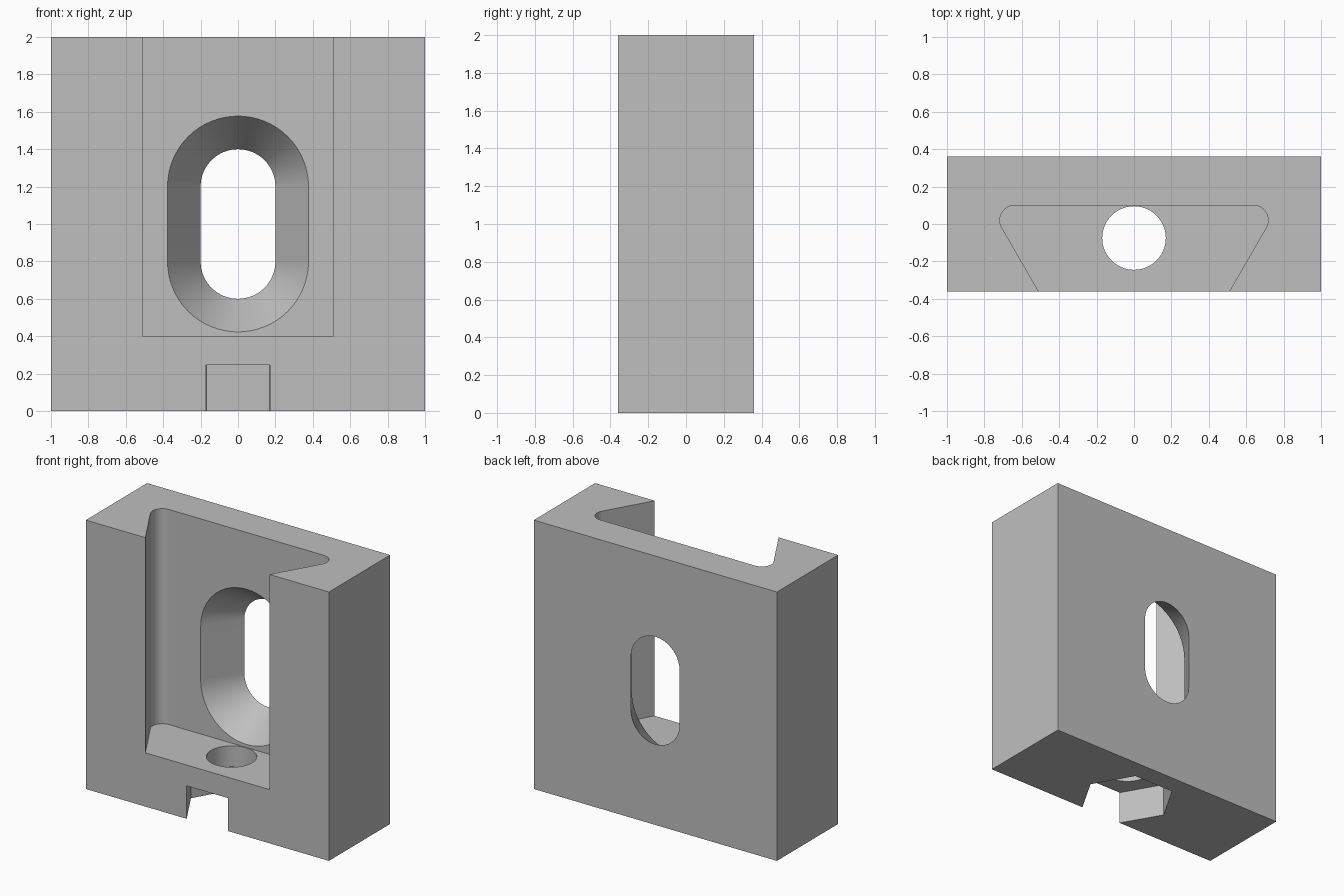
import bpy
import bmesh
from math import sin, cos, pi, radians, sqrt

cube = bpy.data.objects.get("Cube")
if cube:
    bpy.data.objects.remove(cube, do_unlink=True)

W, D, H = 1.0, 0.36, 2.0          # half width, half depth, height
FLOOR, BACK = 0.4, 0.1            # pocket floor height, pocket back wall
NUT_Y, NUT_R, NUT_H = -0.075, 0.335, 0.245
EPS = 0.02                        # cutter overshoot


def loft(name, start, end):
    """Closed solid between two matching loops of points."""
    bm = bmesh.new()
    a = [bm.verts.new(p) for p in start]
    b = [bm.verts.new(p) for p in end]
    bm.faces.new(a)
    bm.faces.new(b)
    for i in range(len(a)):
        j = (i + 1) % len(a)
        bm.faces.new((a[i], a[j], b[j], b[i]))
    bmesh.ops.recalc_face_normals(bm, faces=bm.faces)
    mesh = bpy.data.meshes.new(name)
    bm.to_mesh(mesh)
    bm.free()
    obj = bpy.data.objects.new(name, mesh)
    bpy.context.collection.objects.link(obj)
    return obj


def prism(name, outline, z0, z1):
    return loft(name, [(x, y, z0) for x, y in outline], [(x, y, z1) for x, y in outline])


def arc(cx, cy, r, a0, a1, n):
    steps = [radians(a0 + (a1 - a0) * i / n) for i in range(n + 1)]
    return [(cx + r * cos(t), cy + r * sin(t)) for t in steps]


def ring(cy, r, n):
    return arc(0, cy, r, 0, 360, n)[:-1]


def slot(y):
    """Upright slot outline that narrows evenly towards the back."""
    r = 0.377 + (0.2 - 0.377) * (y - BACK) / (D - BACK)
    pts = arc(0, 1.2, r, 0, 180, 32) + arc(0, 0.8, r, 180, 360, 32)
    return [(x, y, z) for x, z in pts]


# Main block
block = prism("mount_block", [(-W, -D), (W, -D), (W, D), (-W, D)], 0, H)

# Dovetail pocket with rounded rear corners, 60 degree flanks
r = 0.08
slope = 1 / sqrt(3)
cx = 0.51 + (BACK + D) * slope - r * sqrt(3)
half = [(0.51 - EPS * slope, -D - EPS)] + arc(cx, BACK - r, r, -30, 90, 14)
pocket = prism("pocket_cutter", half + [(-x, y) for x, y in reversed(half)], FLOOR, H + EPS)

# Tapered slot, hexagonal nut recess open to the front, and bolt hole
taper = loft("slot_cutter", slot(BACK - EPS), slot(D + EPS))
nut = prism("nut_cutter", ring(NUT_Y, NUT_R, 6), -EPS, NUT_H)
bolt = prism("bolt_cutter", ring(NUT_Y, 0.17, 64), NUT_H - EPS, FLOOR + EPS)

bpy.context.view_layer.objects.active = block
for cutter in (pocket, taper, nut, bolt):
    cutter.hide_render = True
    mod = block.modifiers.new(cutter.name, "BOOLEAN")
    mod.operation = "DIFFERENCE"
    mod.solver = "EXACT"
    mod.object = cutter
    bpy.ops.object.modifier_apply(modifier=mod.name)
    bpy.data.objects.remove(cutter, do_unlink=True)

# Plain grey finish
grey = bpy.data.materials.new("plain_grey")
grey.use_nodes = True
color = (0.52, 0.52, 0.52, 1)
grey.diffuse_color = color
grey.node_tree.nodes["Principled BSDF"].inputs["Base Color"].default_value = color
block.data.materials.clear()
block.data.materials.append(grey)

# Smooth curved walls, crisp edges
bpy.ops.object.select_all(action="DESELECT")
block.select_set(True)
bpy.ops.object.shade_smooth_by_angle(angle=radians(25))
weighted = block.modifiers.new("weighted_normals", "WEIGHTED_NORMAL")
weighted.keep_sharp = True
